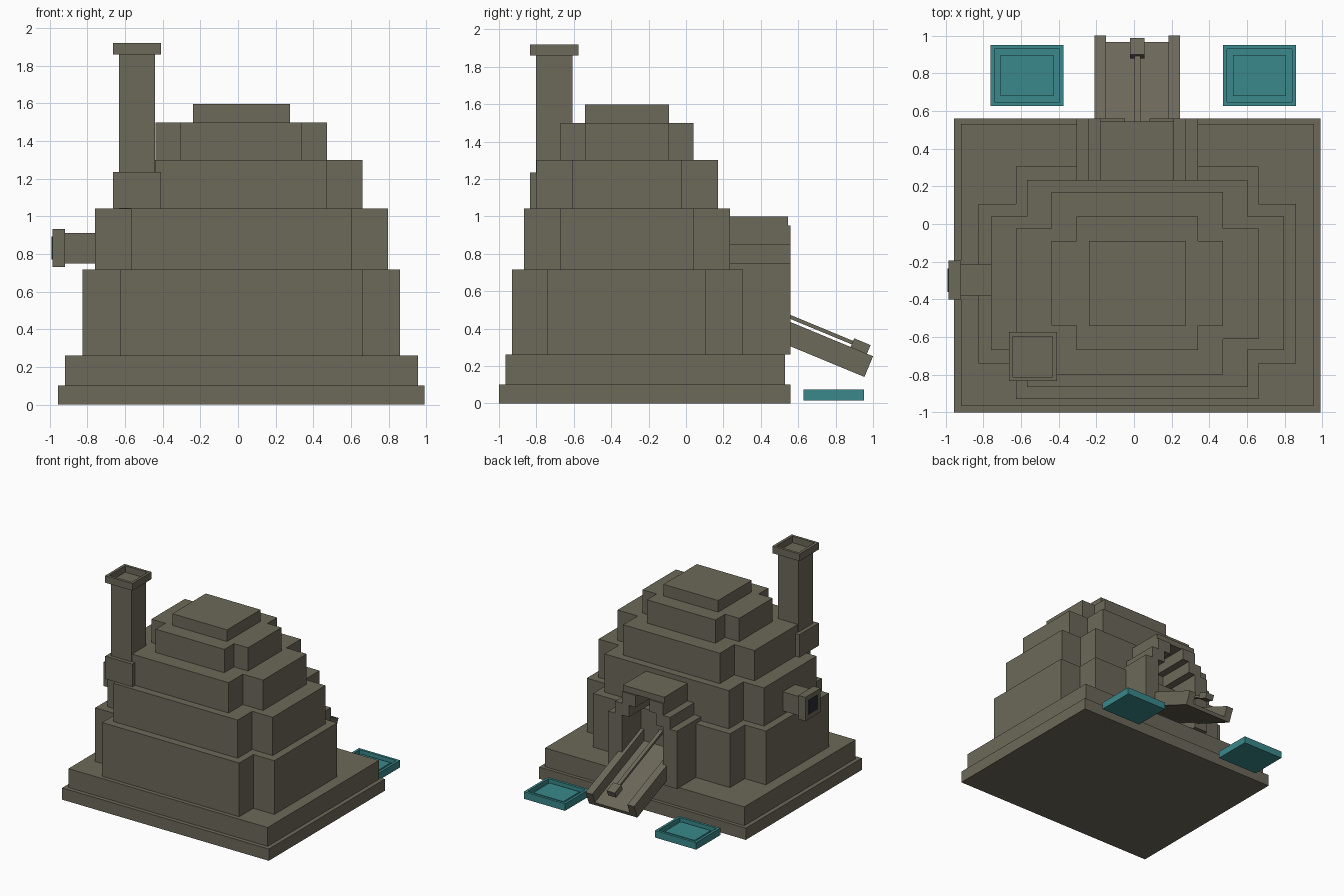
import bpy, bmesh, math
from mathutils import Matrix, Vector

old = bpy.data.objects.get("Cube")
if old:
    bpy.data.objects.remove(old, do_unlink=True)


def material(name, rgb):
    m = bpy.data.materials.new(name)
    m.use_nodes = True
    m.diffuse_color = (*rgb, 1)
    bsdf = next(n for n in m.node_tree.nodes if n.type == "BSDF_PRINCIPLED")
    bsdf.inputs["Base Color"].default_value = (*rgb, 1)
    return m


STONE = material("olive stone", (0.15, 0.138, 0.1))
TEAL = material("teal", (0.042, 0.25, 0.26))
DARK = material("dark glass", (0.02, 0.025, 0.035))
MID = 0.0175  # symmetry line of the building


def finish(bm, name, mat, matrix=None):
    if matrix:
        bm.transform(matrix)
    bmesh.ops.recalc_face_normals(bm, faces=bm.faces)
    me = bpy.data.meshes.new(name)
    bm.to_mesh(me)
    bm.free()
    me.materials.append(mat)
    ob = bpy.data.objects.new(name, me)
    bpy.context.collection.objects.link(ob)
    return ob


def box(name, x, y, z, mat=STONE, matrix=None):
    bm = bmesh.new()
    bmesh.ops.create_cube(bm, size=1)
    for v in bm.verts:
        v.co = Vector(r[0] if c < 0 else r[1] for c, r in zip(v.co, (x, y, z)))
    return finish(bm, name, mat, matrix)


def prism(name, outline, z, mat=STONE):
    bm = bmesh.new()
    face = bm.faces.new([bm.verts.new((px, py, z[0])) for px, py in outline])
    top = bmesh.ops.extrude_face_region(bm, geom=[face])["geom"]
    for v in top:
        if isinstance(v, bmesh.types.BMVert):
            v.co.z = z[1]
    return finish(bm, name, mat)


def tray(name, x, y, z, steps, mat):
    """Box whose top is inset and moved, once per (inset, move) step."""
    ob = box(name, x, y, z, mat)
    bm = bmesh.new()
    bm.from_mesh(ob.data)
    bm.faces.ensure_lookup_table()
    top = max(bm.faces, key=lambda f: f.calc_center_median().z)
    for inset, move in steps:
        bmesh.ops.inset_region(bm, faces=[top], thickness=inset)
        new = bmesh.ops.extrude_face_region(bm, geom=[top])["geom"]
        bmesh.ops.delete(bm, geom=[top], context="FACES_ONLY")
        top = next(g for g in new if isinstance(g, bmesh.types.BMFace))
        for v in top.verts:
            v.co.z += move
    bmesh.ops.recalc_face_normals(bm, faces=bm.faces)
    bm.to_mesh(ob.data)
    bm.free()


# Stepped foundation
box("foundation_lower", (-0.955, 0.99), (-1, 0.56), (0, 0.1))
box("foundation_upper", (-0.92, 0.955), (-0.965, 0.53), (0.1, 0.26))


# Cross-shaped tiers: wide half, narrow half, short y range, long y range, heights
def tier(name, wide, narrow, ys, yl, z):
    l, r, nl, nr = MID - wide, MID + wide, MID - narrow, MID + narrow
    prism(name, [(l, ys[0]), (nl, ys[0]), (nl, yl[0]), (nr, yl[0]),
                 (nr, ys[0]), (r, ys[0]), (r, ys[1]), (nr, ys[1]),
                 (nr, yl[1]), (nl, yl[1]), (nl, ys[1]), (l, ys[1])], z)


tier("tier_one", 0.843, 0.645, (-0.74, 0.105), (-0.93, 0.305), (0.26, 0.717))
tier("tier_two", 0.778, 0.585, (-0.67, 0.04), (-0.865, 0.235), (0.717, 1.042))
tier("tier_three", 0.645, 0.455, (-0.61, -0.025), (-0.8, 0.17), (1.042, 1.3))
tier("tier_four", 0.455, 0.323, (-0.54, -0.09), (-0.67, 0.04), (1.3, 1.498))
box("summit", (-0.24, 0.275), (-0.54, -0.09), (1.498, 1.597))

# Chimney with collar and hollow cap
CX, CY = (-0.665, -0.41), (-0.835, -0.575)
box("chimney_shaft", (-0.633, -0.44), (-0.803, -0.607), (1.04, 1.86))
box("chimney_collar", CX, CY, (1.042, 1.235))
tray("chimney_cap", CX, CY, (1.86, 1.92), [(0.032, -0.055)], STONE)

# Side port
box("port_neck", (-0.92, -0.75), (-0.38, -0.215), (0.75, 0.912))
box("port_flange", (-0.986, -0.92), (-0.4, -0.195), (0.73, 0.932))
box("port_panel", (-0.99, -0.985), (-0.36, -0.237), (0.77, 0.892), DARK)

# Corbelled rear doorway: each layer steps inward
HEIGHTS = (0.26, 0.75, 0.85, 0.95)
for i, outer in enumerate((0.323, 0.258, 0.195)):
    for side, label in ((-1, "right"), (1, "left")):
        x = sorted((MID + side * outer, MID + side * (outer - 0.13)))
        box(f"doorway_{label}_{i + 1}", x, (0.2, 0.56), HEIGHTS[i:i + 2])
box("doorway_roof", (MID - 0.195, MID + 0.195), (0.2, 0.545), (0.95, 1.0))

# Sloping chute, built flat with its lower lip at the origin
SLOPE = Matrix.Translation((0, 1, 0.252)) @ Matrix.Rotation(math.radians(-22.5), 4, "X")
LENGTH = (-0.8, 0)
box("chute_floor", (MID - 0.228, MID + 0.228), LENGTH, (-0.12, -0.09), matrix=SLOPE)
for side, label in ((-1, "right"), (1, "left")):
    x = sorted((MID + side * 0.228, MID + side * 0.165))
    box(f"chute_wall_{label}", x, LENGTH, (-0.12, 0), matrix=SLOPE)
box("barrel", (MID - 0.016, MID + 0.016), (-0.8, -0.1), (0.015, 0.035), matrix=SLOPE)
box("muzzle", (MID - 0.038, MID + 0.038), (-0.13, -0.035), (0, 0.05), matrix=SLOPE)

# Ground pads with a raised rim and centre plate
for label, x in (("right", (-0.762, -0.375)), ("left", (0.472, 0.86))):
    tray(f"pad_{label}", x, (0.627, 0.952), (0.015, 0.075),
         [(0.03, -0.035), (0.045, 0.02)], TEAL)
